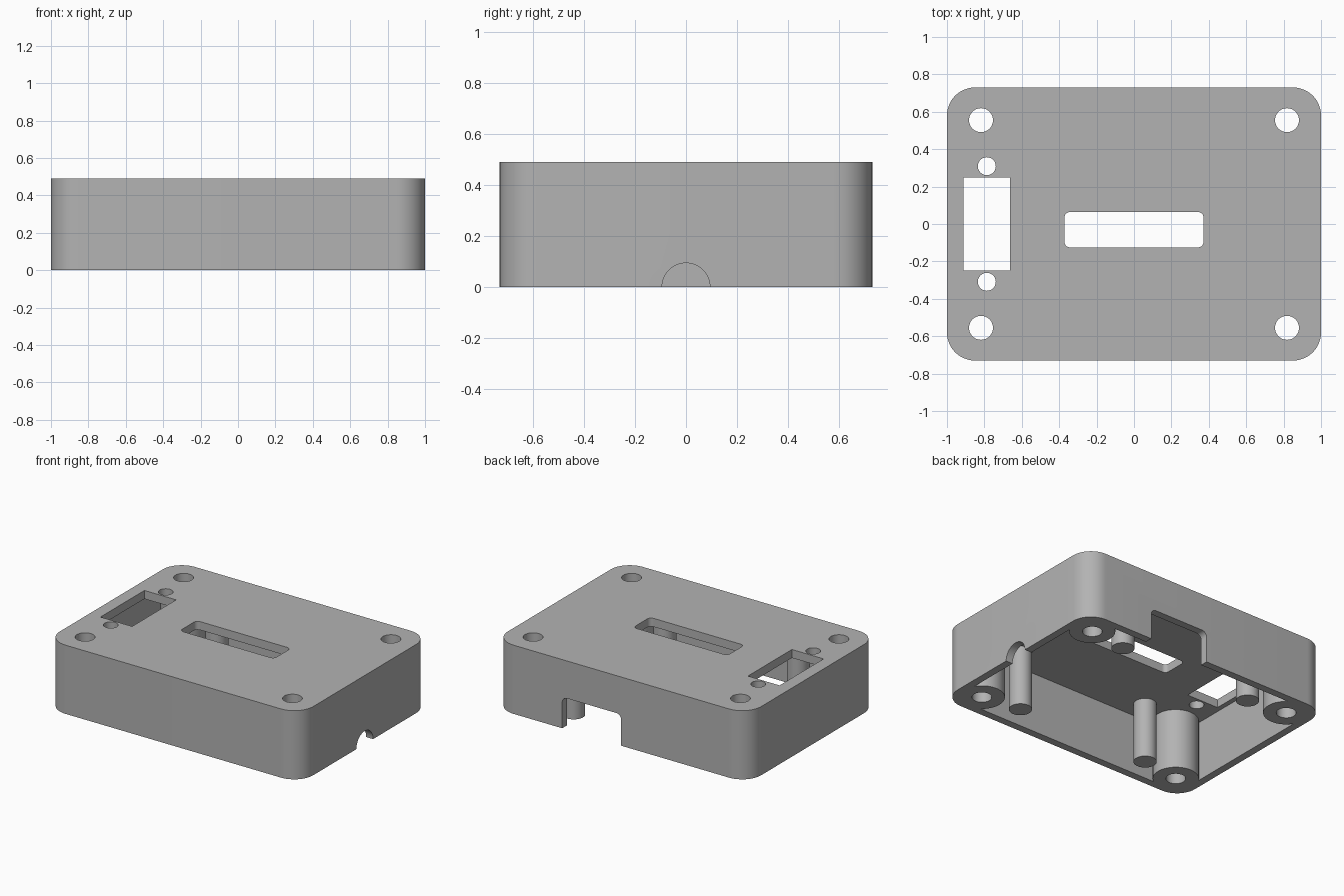
import bpy, bmesh
from math import pi, cos, sin, radians
from mathutils import Matrix

cube = bpy.data.objects.get("Cube")
if cube:
    bpy.data.objects.remove(cube, do_unlink=True)

HEIGHT, WALL, PLATE = 0.49, 0.054, 0.06
LOW, HIGH = -0.2, 0.7          # overshoot for cutters
HALF_X, HALF_Y = 1.0, 0.73


def prism(name, points, low, high, matrix=Matrix()):
    """Extrude a flat outline from low to high, then place it."""
    bm = bmesh.new()
    face = bm.faces.new([bm.verts.new((x, y, low)) for x, y in points])
    top = bmesh.ops.extrude_face_region(bm, geom=[face])["geom"]
    verts = [v for v in top if isinstance(v, bmesh.types.BMVert)]
    bmesh.ops.translate(bm, verts=verts, vec=(0, 0, high - low))
    bm.transform(matrix)
    bmesh.ops.recalc_face_normals(bm, faces=bm.faces)
    mesh = bpy.data.meshes.new(name)
    bm.to_mesh(mesh)
    bm.free()
    obj = bpy.data.objects.new(name, mesh)
    bpy.context.collection.objects.link(obj)
    return obj


def rounded_rect(x0, x1, y0, y1, r, steps=12):
    corners = [(x1 - r, y1 - r), (x0 + r, y1 - r), (x0 + r, y0 + r), (x1 - r, y0 + r)]
    return [(cx + r * cos(pi / 2 * (q + i / steps)), cy + r * sin(pi / 2 * (q + i / steps)))
            for q, (cx, cy) in enumerate(corners) for i in range(steps + 1)]


def circle(x, y, r, steps=48):
    return [(x + r * cos(2 * pi * i / steps), y + r * sin(2 * pi * i / steps))
            for i in range(steps)]


def subtract(target, cutter):
    cutter.hide_render = True
    mod = target.modifiers.new("cut", 'BOOLEAN')
    mod.operation, mod.solver, mod.object = 'DIFFERENCE', 'EXACT', cutter
    bpy.context.view_layer.objects.active = target
    bpy.ops.object.modifier_apply(modifier=mod.name)
    bpy.data.objects.remove(cutter, do_unlink=True)


def four(x, y):
    return [(sx * x, sy * y) for sx in (-1, 1) for sy in (-1, 1)]


# Outer shell
case = prism("enclosure_shell", rounded_rect(-HALF_X, HALF_X, -HALF_Y, HALF_Y, 0.15), 0, HEIGHT)

# Cavity, open at the bottom, leaving screw bosses and support posts standing
ix, iy = HALF_X - WALL, HALF_Y - WALL
cavity = prism("cavity", rounded_rect(-ix, ix, -iy, iy, 0.096), LOW, HEIGHT - PLATE)
for x, y in four(0.818, 0.555):
    subtract(cavity, prism("screw_boss", circle(x, y, 0.149), LOW - 0.1, HIGH))
for x, y in four(0.526, 0.515):
    subtract(cavity, prism("support_post", circle(x, y, 0.075), LOW - 0.1, HIGH))
subtract(case, cavity)

# Screw holes through the bosses, and the small mounting holes
for x, y in four(0.818, 0.555):
    subtract(case, prism("screw_hole", circle(x, y, 0.064), LOW, HIGH))
for y in (-0.309, 0.309):
    subtract(case, prism("mount_hole", circle(-0.787, y, 0.048, 32), LOW, HIGH))

# Rectangular window and central slot in the top plate
window = [(-0.912, -0.248), (-0.662, -0.248), (-0.662, 0.248), (-0.912, 0.248)]
subtract(case, prism("window", window, 0.3, HIGH))
subtract(case, prism("slot", rounded_rect(-0.372, 0.372, -0.125, 0.064, 0.03), 0.3, HIGH))

# Back wall notch and half-round cable notch on the left wall
stand = Matrix.Rotation(radians(90), 4, 'X')
subtract(case, prism("back_notch", rounded_rect(0, 0.466, -0.223, 0.223, 0.04), -0.85, -0.62, stand))
lie = Matrix.Rotation(radians(90), 4, 'Y')
subtract(case, prism("cable_notch", circle(0, 0, 0.094, 64), 0.88, 1.1, lie))

# Single grey material and shading
grey = bpy.data.materials.new("plain_grey")
grey.use_nodes = True
colour = (0.45, 0.45, 0.45, 1)
grey.diffuse_color = colour
grey.node_tree.nodes["Principled BSDF"].inputs["Base Color"].default_value = colour
case.data.materials.clear()
case.data.materials.append(grey)
for poly in case.data.polygons:
    poly.material_index = 0
bpy.ops.object.select_all(action='DESELECT')
case.select_set(True)
bpy.context.view_layer.objects.active = case
bpy.ops.object.shade_smooth_by_angle(angle=radians(30))
